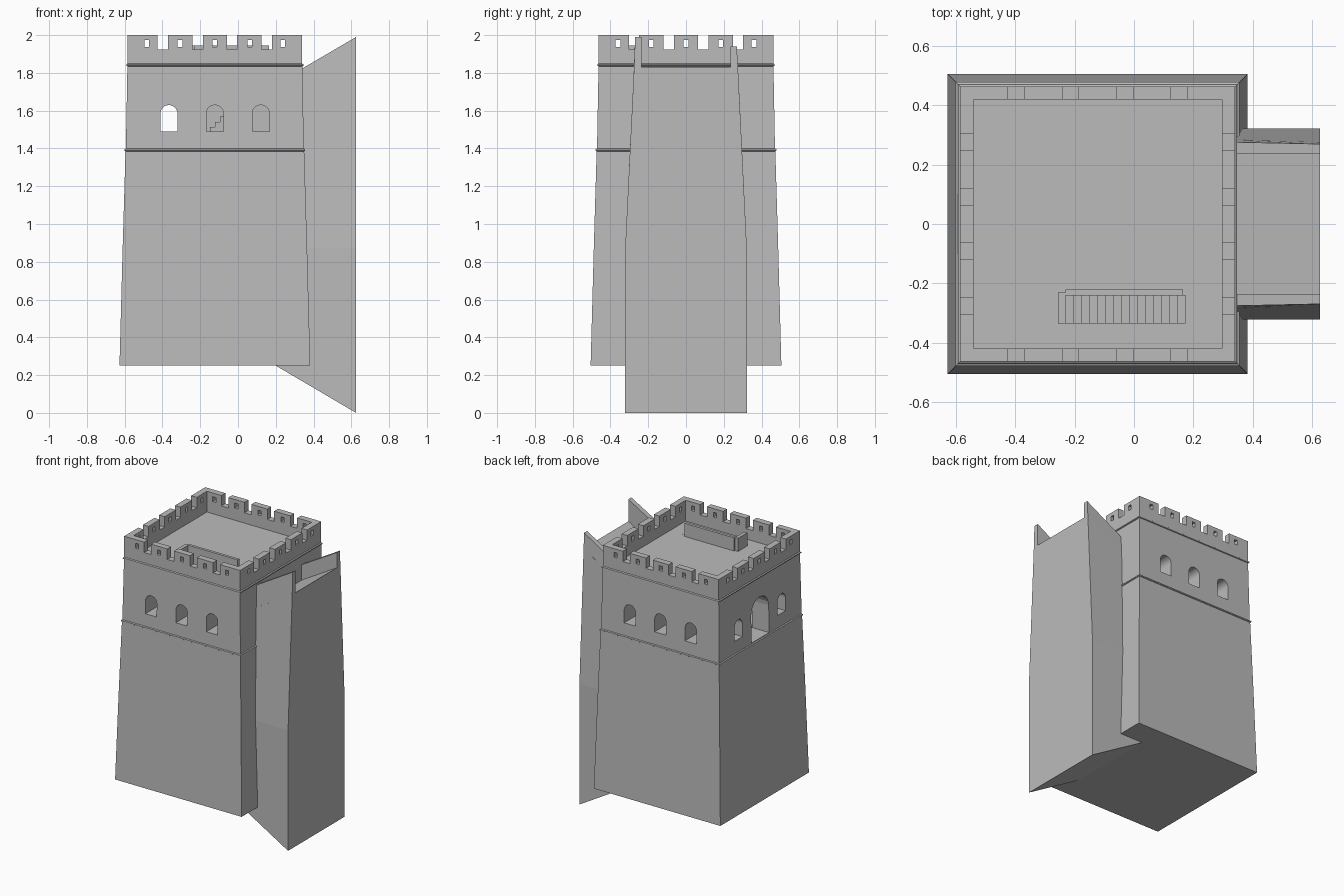
import bpy, bmesh, math

if "Cube" in bpy.data.objects:
    bpy.data.objects.remove(bpy.data.objects["Cube"])

CX = -0.1225          # tower axis in x
stone = bpy.data.materials.new("grey_stone")
stone.diffuse_color = (0.5, 0.5, 0.5, 1)
stone.use_nodes = True
stone.node_tree.nodes["Principled BSDF"].inputs["Base Color"].default_value = stone.diffuse_color


def finish(name, bm):
    bmesh.ops.recalc_face_normals(bm, faces=bm.faces)
    me = bpy.data.meshes.new(name)
    bm.to_mesh(me)
    bm.free()
    me.materials.append(stone)
    ob = bpy.data.objects.new(name, me)
    bpy.context.collection.objects.link(ob)
    return ob


def loft(bm, rings):
    """Closed skin through rings with equal point counts."""
    rows = [[bm.verts.new(p) for p in r] for r in rings]
    n = len(rows[0])
    for a, b in zip(rows, rows[1:]):
        for i in range(n):
            j = (i + 1) % n
            bm.faces.new((a[i], a[j], b[j], b[i]))
    bm.faces.new(rows[0][::-1])
    bm.faces.new(rows[-1])


def rect(x0, x1, y0, y1, z):
    return [(x0, y0, z), (x1, y0, z), (x1, y1, z), (x0, y1, z)]


def box(bm, x0, x1, y0, y1, z0, z1):
    loft(bm, [rect(x0, x1, y0, y1, z0), rect(x0, x1, y0, y1, z1)])


def square(h, z):
    return rect(CX - h, CX + h, -h, h, z)


def arch(bm, axis, mid, width, z0, z1, a, b):
    """Round-headed prism running along the axis from a to b."""
    r = width / 2
    prof = [(mid - r, z0), (mid + r, z0)]
    prof += [(mid + r * math.cos(t * math.pi / 10), z1 - r + r * math.sin(t * math.pi / 10))
             for t in range(11)]
    put = (lambda u, z, d: (u, d, z)) if axis == "y" else (lambda u, z, d: (d, u, z))
    loft(bm, [[put(u, z, d) for u, z in prof] for d in (a, b)])


def cut(ob, bm):
    cutter = finish("cutter", bm)
    cutter.hide_render = True
    mod = ob.modifiers.new("cut", "BOOLEAN")
    mod.operation, mod.solver, mod.object = "DIFFERENCE", "EXACT", cutter
    bpy.context.view_layer.objects.active = ob
    bpy.ops.object.modifier_apply(modifier=mod.name)
    bpy.data.objects.remove(cutter, do_unlink=True)


# tapered tower body with two thin string courses
bm = bmesh.new()
loft(bm, [square(h, z) for h, z in [
    (.505, .25), (.488, .88), (.473, 1.385), (.478, 1.388), (.478, 1.396), (.471, 1.40),
    (.463, 1.835), (.469, 1.838), (.469, 1.845), (.4625, 1.85)]])
tower = finish("tower_body", bm)

# upper room
bm = bmesh.new()
box(bm, CX - .335, CX + .335, -.335, .335, 1.40, 1.80)
cut(tower, bm)

# three windows through front and back
bm = bmesh.new()
for i in (-1, 0, 1):
    arch(bm, "y", CX + i * .243, .09, 1.49, 1.63, -.7, .7)
cut(tower, bm)

# doorway and two windows on the left side
bm = bmesh.new()
arch(bm, "x", 0, .20, 1.405, 1.70, -.8, -.3)
for s in (-1, 1):
    arch(bm, "x", s * .245, .09, 1.49, 1.63, -.8, -.3)
cut(tower, bm)

# stairwell opening in the roof
bm = bmesh.new()
box(bm, -.23, .20, -.333, -.24, 1.7, 1.95)
cut(tower, bm)

# parapet ring
bm = bmesh.new()
loft(bm, [square(.4625, 1.849), square(.4625, 2.0)])
parapet = finish("parapet", bm)
bm = bmesh.new()
loft(bm, [square(.418, 1.7), square(.418, 2.2)])
cut(parapet, bm)

# crenels and loopholes, cut through opposite walls together
for axis in "xy":
    bm = bmesh.new()
    slots = [(g, .0275, 1.925, 2.1) for g in (-.275, -.091, .091, .275)]
    slots += [(g, .0125, 1.938, 1.973) for g in (-.36, -.184, 0, .184, .36)]
    for g, w, z0, z1 in slots:
        if axis == "y":
            box(bm, CX + g - w, CX + g + w, -.8, .8, z0, z1)
        else:
            box(bm, -.9, .7, g - w, g + w, z0, z1)
    cut(parapet, bm)

# stairs from the upper room to the roof
bm = bmesh.new()
N = 16
prof = [(-.23, 1.40)]
for i in range(N):
    z = 1.40 + .45 * (i + 1) / N
    prof += [(-.23 + .43 * i / N, z), (-.23 + .43 * (i + 1) / N, z)]
prof.append((.20, 1.40))
loft(bm, [[(x, y, z) for x, z in prof] for y in (-.333, -.241)])
finish("stairs", bm)

# guard walls around the stairwell
bm = bmesh.new()
box(bm, -.23, .165, -.24, -.22, 1.40, 1.945)
box(bm, -.255, -.23, -.335, -.23, 1.80, 1.945)
finish("stair_guard", bm)

# tall buttress on the right side, with sloping base and sloping floor on top
bm = bmesh.new()
XO = .625


def slab(xi, zi, h0, zo, h1):
    return [(xi, -h0, zi), (XO, -h1, zo), (XO, h1, zo), (xi, h0, zi)]


loft(bm, [slab(.20, .25, .322, 0, .322), slab(.20, .87, .322, .87, .322),
          slab(.25, 1.61, .286, 1.83, .275)])
finish("buttress", bm)

# raised side walls on the buttress, front one taller
for name, s, top in (("front_side_wall", -1, 1.99), ("back_side_wall", 1, 1.94)):
    bm = bmesh.new()
    inner = .235
    low = [(.30, s * .284, 1.63), (XO, s * .2752, 1.82), (XO, s * inner, 1.82), (.30, s * inner, 1.63)]
    high = [(.30, s * .276, top - .19), (XO, s * .269, top), (XO, s * inner, top),
            (.30, s * inner, top - .19)]
    loft(bm, [low, high])
    finish(name, bm)
